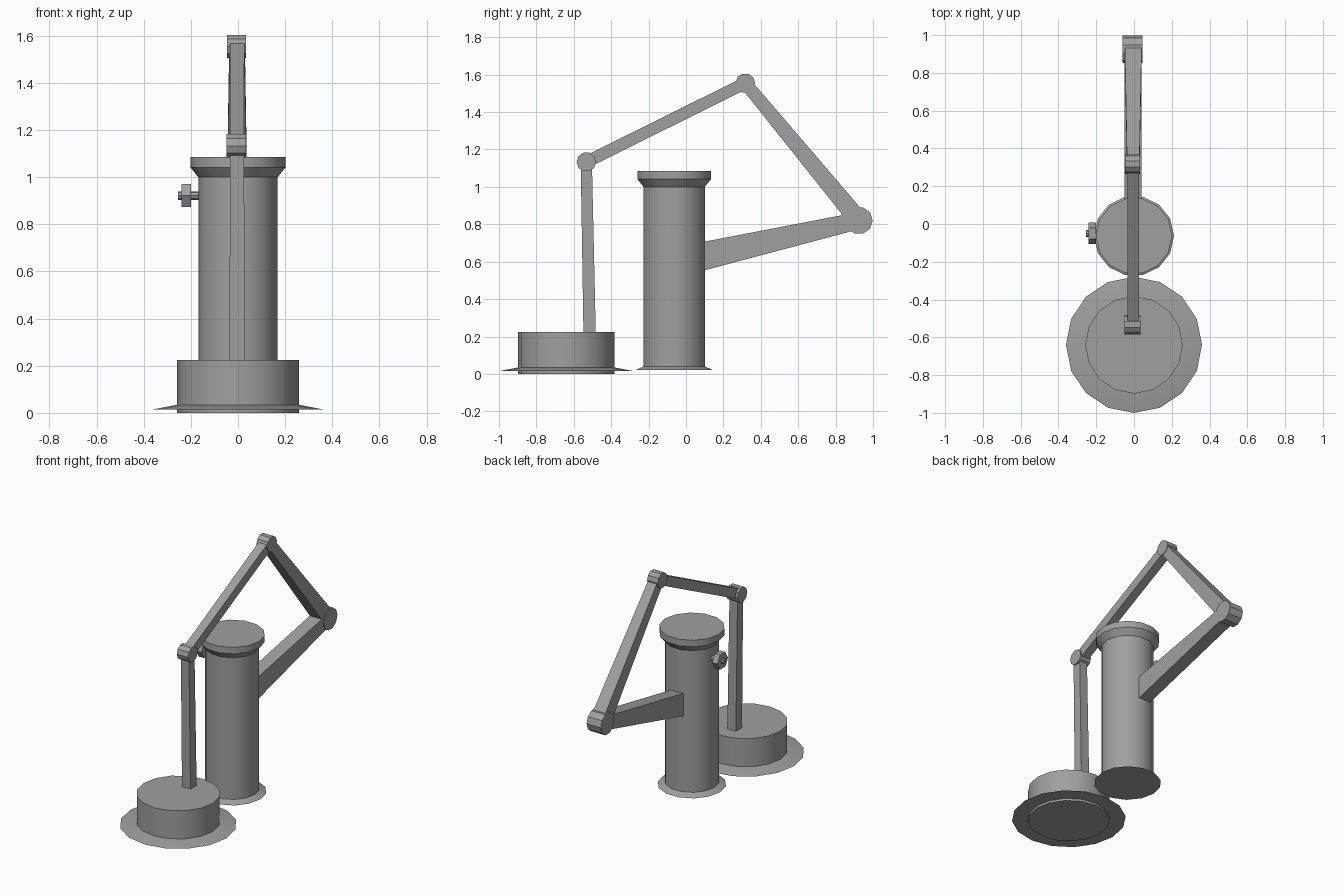
import bpy, bmesh, math
from mathutils import Vector, Matrix

if "Cube" in bpy.data.objects:
    bpy.data.objects.remove(bpy.data.objects["Cube"])

grey = bpy.data.materials.new("matte grey")
grey.diffuse_color = (0.35, 0.35, 0.35, 1)
grey.use_nodes = True
grey.node_tree.nodes["Principled BSDF"].inputs["Base Color"].default_value = grey.diffuse_color


def finish(bm, name, smooth=True):
    bmesh.ops.recalc_face_normals(bm, faces=bm.faces)
    mesh = bpy.data.meshes.new(name)
    bm.to_mesh(mesh)
    bm.free()
    ob = bpy.data.objects.new(name, mesh)
    bpy.context.collection.objects.link(ob)
    mesh.materials.append(grey)
    if smooth:
        bpy.ops.object.select_all(action='DESELECT')
        ob.select_set(True)
        bpy.context.view_layer.objects.active = ob
        bpy.ops.object.shade_smooth_by_angle(angle=math.radians(30))
    return ob


def lathe(name, profile, sides, y):
    """Closed turned body from (radius, height) points, bottom to top."""
    bm = bmesh.new()
    rings = [[bm.verts.new((r * math.cos(math.tau * i / sides),
                            y + r * math.sin(math.tau * i / sides), z))
              for i in range(sides)] for r, z in profile]
    for a, b in zip(rings, rings[1:]):
        for i in range(sides):
            j = (i + 1) % sides
            bm.faces.new((a[i], a[j], b[j], b[i]))
    bm.faces.new(rings[0][::-1])
    bm.faces.new(rings[-1])
    return finish(bm, name)


def x_cylinder(name, x0, x1, y, z, r, sides, smooth=True):
    """Cylinder lying along x, one corner pointing up."""
    bm = bmesh.new()
    bmesh.ops.create_cone(bm, cap_ends=True, segments=sides, radius1=r, radius2=r, depth=x1 - x0,
                          matrix=Matrix.Translation(((x0 + x1) / 2, y, z))
                          @ Matrix.Rotation(math.pi / 2, 4, 'Y'))
    return finish(bm, name, smooth)


def beam(name, start, end):
    """Tapered bar in the yz plane; each end is (y, z, height, width)."""
    bm = bmesh.new()
    d = Vector((0, end[0] - start[0], end[1] - start[1])).normalized()
    n = Vector((0, -d.z, d.y))
    ends = []
    for y, z, h, w in (start, end):
        c = Vector((-0.004, y, z))
        ends.append([bm.verts.new(c + n * h / 2 * b + Vector((w / 2 * a, 0, 0)))
                     for a, b in ((-1, -1), (1, -1), (1, 1), (-1, 1))])
    p, q = ends
    for i in range(4):
        j = (i + 1) % 4
        bm.faces.new((p[i], p[j], q[j], q[i]))
    bm.faces.new(p[::-1])
    bm.faces.new(q)
    return finish(bm, name, False)


# Front drum with its thin sloping brim
lathe("front_drum", [(0.258, 0), (0.258, 0.225)], 16, -0.64)
lathe("drum_brim", [(0.25, 0.015), (0.36, 0.015), (0.25, 0.036)], 16, -0.64)

# Upright column with foot flange and flared cap
lathe("column", [(0.212, 0.02), (0.168, 0.04), (0.168, 1.0), (0.202, 1.042), (0.202, 1.086)], 14, -0.063)

# Side knob on the column
x_cylinder("knob_shaft", -0.255, -0.15, -0.05, 0.922, 0.018, 8)
x_cylinder("knob_wheel", -0.24, -0.2, -0.05, 0.922, 0.057, 6, False)

# Linked arm from the drum, over the column, to its back
drum_top, elbow, peak, rear = (-0.515, 0.2), (-0.533, 1.133), (0.317, 1.555), (0.925, 0.82)
beam("front_post", drum_top + (0.066, 0.064), elbow + (0.06, 0.06))
beam("upper_arm", elbow + (0.064, 0.058), peak + (0.064, 0.062))
beam("rear_arm", peak + (0.066, 0.066), rear + (0.1, 0.09))
beam("support_arm", (0.05, 0.62, 0.153, 0.09), rear + (0.09, 0.09))

# Joint pins
for name, (y, z), r, half in (("front_joint", elbow, 0.052, 0.042),
                              ("peak_joint", peak, 0.052, 0.04),
                              ("rear_joint", rear, 0.073, 0.053)):
    x_cylinder(name, -0.007 - half, -0.007 + half, y, z, r, 10)
